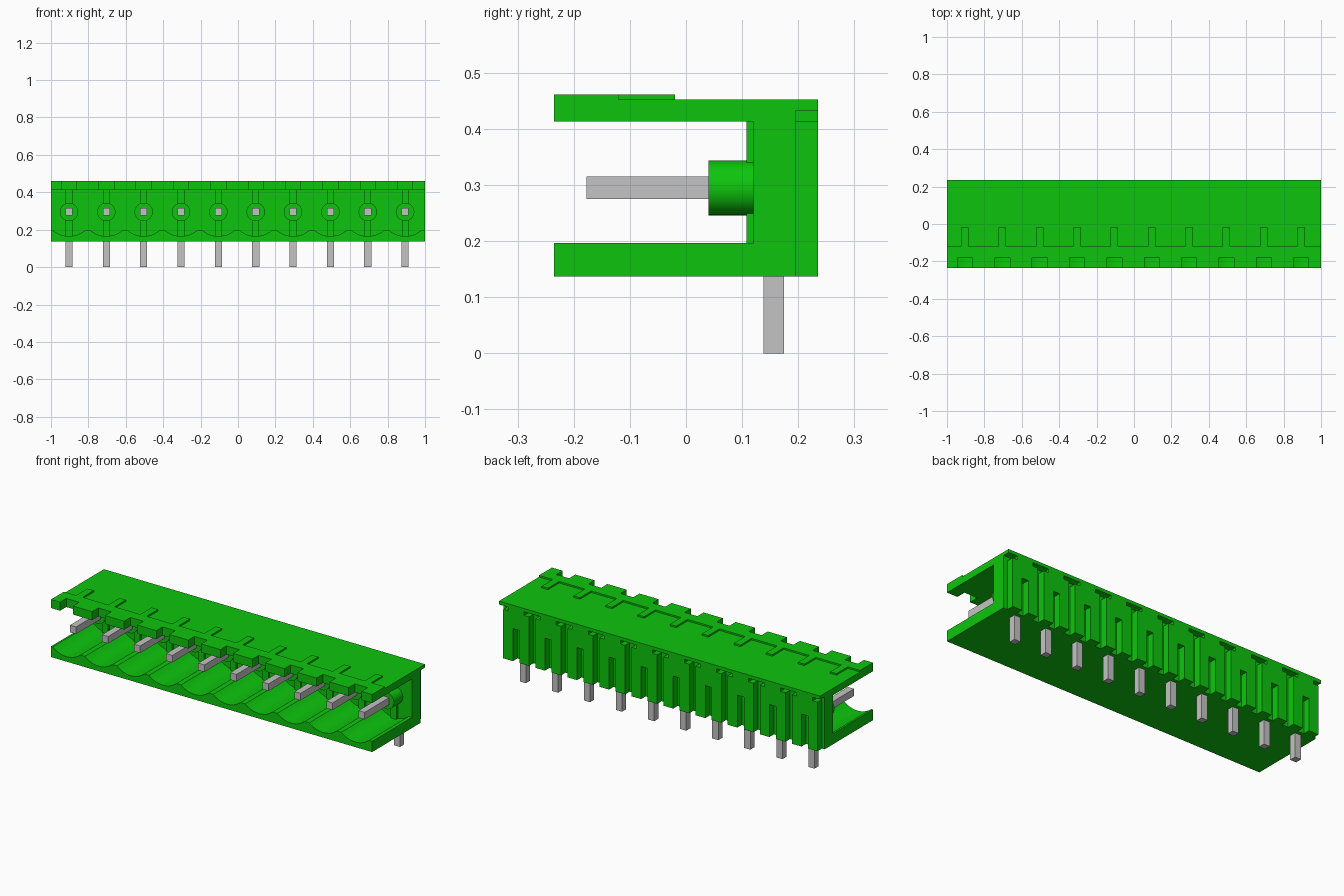
import bpy, bmesh, math

cube = bpy.data.objects.get("Cube")
if cube:
    bpy.data.objects.remove(cube)


def material(name, color):
    m = bpy.data.materials.new(name)
    m.use_nodes = True
    m.diffuse_color = color
    m.node_tree.nodes["Principled BSDF"].inputs["Base Color"].default_value = color
    return m


GREEN = material("green plastic", (0.004, 0.56, 0.004, 1))
METAL = material("pin metal", (0.55, 0.55, 0.55, 1))

PINS = [-0.005 + 0.1997 * (i - 4.5) for i in range(10)]
FRONT, BACK = -0.235, 0.235
WALL_FRONT, WALL_BACK = 0.12, 0.195
BASE, ROOF = 0.137, 0.413
AXIS_Z = 0.295


def finish(name, bm, mat, smooth=False):
    bmesh.ops.recalc_face_normals(bm, faces=bm.faces)
    mesh = bpy.data.meshes.new(name)
    bm.to_mesh(mesh)
    bm.free()
    mesh.materials.append(mat)
    obj = bpy.data.objects.new(name, mesh)
    bpy.context.collection.objects.link(obj)
    if smooth:
        bpy.ops.object.select_all(action='DESELECT')
        obj.select_set(True)
        bpy.context.view_layer.objects.active = obj
        bpy.ops.object.shade_smooth_by_angle(angle=math.radians(30))
    return obj


def add_prism(bm, outline, axis, lo, hi):
    """Extrude a flat outline: (x, z) along y, or (x, y) along z."""
    place = (lambda a, b, t: (a, t, b)) if axis == 'Y' else (lambda a, b, t: (a, b, t))
    face = bm.faces.new([bm.verts.new(place(a, b, lo)) for a, b in outline])
    ext = bmesh.ops.extrude_face_region(bm, geom=[face])
    step = place(0, 0, hi - lo)
    bmesh.ops.translate(bm, vec=step,
                        verts=[g for g in ext["geom"] if isinstance(g, bmesh.types.BMVert)])


def add_box(bm, x, y, z):
    add_prism(bm, [(x[0], y[0]), (x[1], y[0]), (x[1], y[1]), (x[0], y[1])], 'Z', *z)


# Rear wall and thin lip overhanging its back
bm = bmesh.new()
add_box(bm, (-1, 1), (WALL_FRONT, WALL_BACK), (BASE, ROOF))
finish("rear_wall", bm, GREEN)
bm = bmesh.new()
add_box(bm, (-1, 1), (WALL_BACK, BACK), (0.433, 0.452))
finish("rear_lip", bm, GREEN)

# Roof with a notch over each pin
front_edge = [(-1, FRONT)]
for c in PINS:
    front_edge += [(c - 0.04, FRONT), (c - 0.04, -0.18), (c + 0.04, -0.18), (c + 0.04, FRONT)]
front_edge.append((1, FRONT))
bm = bmesh.new()
add_prism(bm, front_edge + [(1, WALL_BACK), (-1, WALL_BACK)], 'Z', ROOF, 0.452)
finish("roof_plate", bm, GREEN)

# Raised front band with a short tab behind each notch
tabs = [(1, -0.12)]
for c in reversed(PINS):
    tabs += [(c + 0.02, -0.12), (c + 0.02, -0.02), (c - 0.02, -0.02), (c - 0.02, -0.12)]
tabs.append((-1, -0.12))
bm = bmesh.new()
add_prism(bm, front_edge + tabs, 'Z', 0.452, 0.461)
finish("raised_band", bm, GREEN)

# Floor with a round trough under each pin
floor = [(1, BASE), (-1, BASE), (-1, 0.197)]
half_angle = math.radians(41)
for c in PINS:
    for i in range(13):
        a = half_angle * (i / 6 - 1)
        floor.append((c + 0.13 * math.sin(a), AXIS_Z - 0.13 * math.cos(a)))
floor.append((1, 0.197))
bm = bmesh.new()
add_prism(bm, floor, 'Y', FRONT, WALL_FRONT)
finish("scalloped_floor", bm, GREEN, smooth=True)

# Rear blocks: a pin slot in each, T-shaped gaps between them
half = [(0.02, 0.32), (0.02, BASE), (0.08, BASE), (0.08, ROOF), (0.05, ROOF), (0.05, 0.433)]
bm = bmesh.new()
for c in PINS:
    outline = [(c + x, z) for x, z in half] + [(c - x, z) for x, z in reversed(half)]
    add_prism(bm, outline, 'Y', WALL_BACK, BACK)
finish("rear_blocks", bm, GREEN)

# Ribs on the inner wall, above and below each collar
bm = bmesh.new()
for c in PINS:
    add_box(bm, (c - 0.018, c + 0.018), (0.108, WALL_FRONT), (0.34, ROOF))
    add_box(bm, (c - 0.018, c + 0.018), (0.108, WALL_FRONT), (0.165, 0.25))
finish("inner_ribs", bm, GREEN)

# Round collars
bm = bmesh.new()
for c in PINS:
    ring = [(c + 0.049 * math.cos(math.tau * i / 40), AXIS_Z + 0.049 * math.sin(math.tau * i / 40))
            for i in range(40)]
    add_prism(bm, ring, 'Y', 0.04, WALL_FRONT)
finish("pin_collars", bm, GREEN, smooth=True)

# Bent square pins: contact arm and solder leg
bm = bmesh.new()
for c in PINS:
    x = (c - 0.019, c + 0.019)
    add_box(bm, x, (-0.177, 0.138), (0.275, 0.315))
    add_box(bm, x, (0.138, 0.175), (0, 0.315))
finish("contact_pins", bm, METAL)
